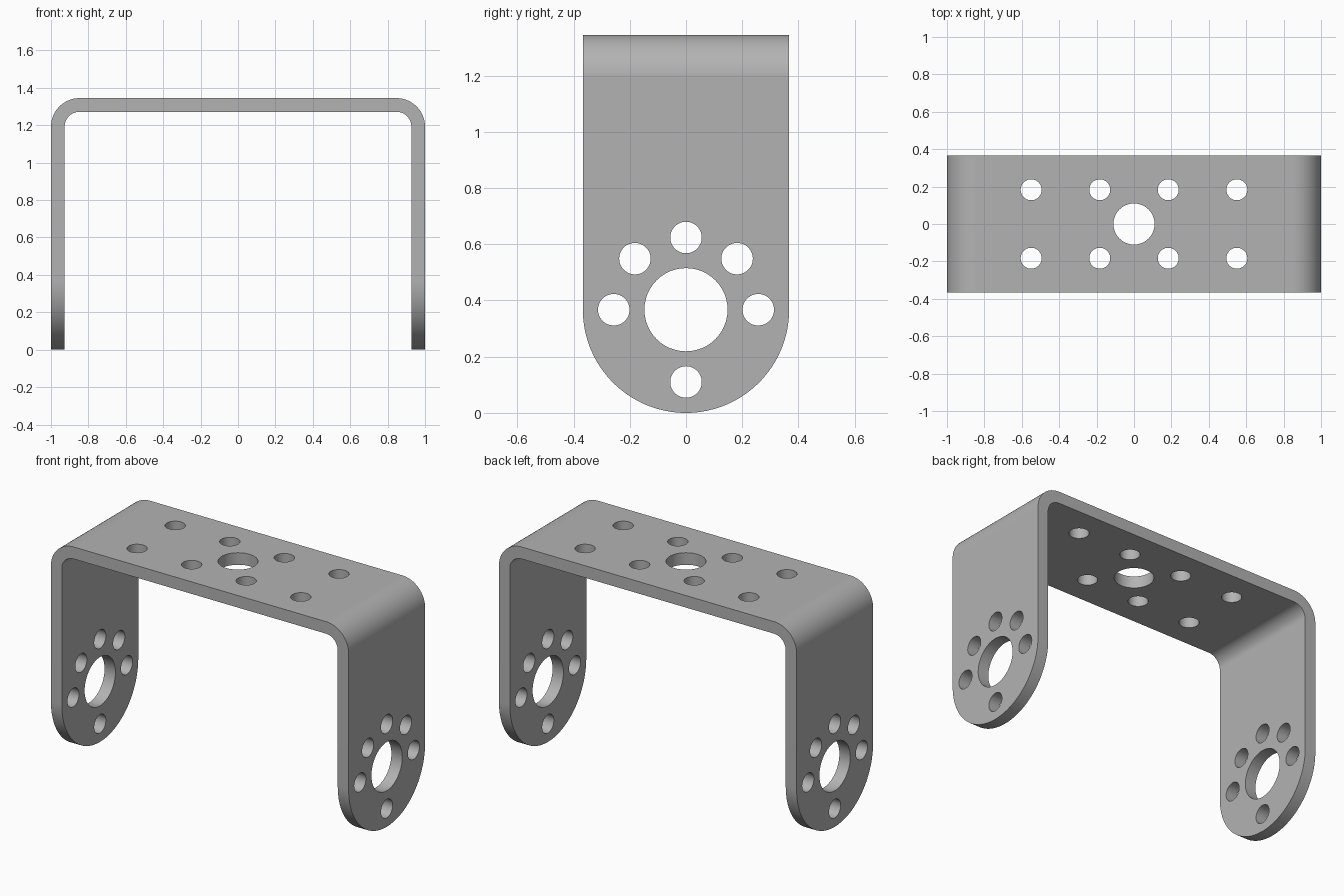
import bpy, bmesh
from math import pi, sin, cos, radians
from mathutils import Matrix, Vector

if "Cube" in bpy.data.objects:
    bpy.data.objects.remove(bpy.data.objects["Cube"])

HEIGHT, HALF_W, THICK = 1.345, 0.367, 0.073
BEND = 0.153            # outer bend radius
EYE = HALF_W            # height of the leg hole centre

grey = bpy.data.materials.new("grey metal")
grey.use_nodes = True
grey.diffuse_color = (0.45, 0.45, 0.45, 1)
grey.node_tree.nodes["Principled BSDF"].inputs["Base Color"].default_value = grey.diffuse_color


def arc(cx, cy, r, a0, a1, steps):
    angles = [radians(a0 + (a1 - a0) * i / steps) for i in range(steps + 1)]
    return [(cx + r * cos(a), cy + r * sin(a)) for a in angles]


def finish(name, bm):
    bmesh.ops.recalc_face_normals(bm, faces=bm.faces)
    mesh = bpy.data.meshes.new(name)
    bm.to_mesh(mesh)
    bm.free()
    mesh.materials.append(grey)
    obj = bpy.data.objects.new(name, mesh)
    bpy.context.collection.objects.link(obj)
    return obj


def prism(name, points, depth):
    """Extrude a closed outline both ways along its normal."""
    bm = bmesh.new()
    face = bm.faces.new([bm.verts.new(Vector(p) - Vector(depth) / 2) for p in points])
    new = bmesh.ops.extrude_face_region(bm, geom=[face])["geom"]
    bmesh.ops.translate(bm, vec=depth, verts=[v for v in new if isinstance(v, bmesh.types.BMVert)])
    return finish(name, bm)


def drills(name, holes):
    """Cylinders (location, radius, length, rotation) in one cutter."""
    bm = bmesh.new()
    for loc, r, length, turn in holes:
        bmesh.ops.create_cone(bm, cap_ends=True, segments=48, radius1=r, radius2=r,
                              depth=length, matrix=Matrix.Translation(loc) @ turn)
    return finish(name, bm)


def cut(target, cutter, operation):
    mod = target.modifiers.new(operation, "BOOLEAN")
    mod.object, mod.operation, mod.solver = cutter, operation, "EXACT"
    bpy.context.view_layer.objects.active = target
    bpy.ops.object.modifier_apply(modifier=mod.name)
    bpy.data.objects.remove(cutter)


# Bent strip: U outline from outer left foot over to the inner one
cx, cz = 1 - BEND, HEIGHT - BEND
inner = BEND - THICK
outline = [(1, -0.1)] + arc(cx, cz, BEND, 0, 90, 16) + arc(-cx, cz, BEND, 90, 180, 16)
outline += [(-1, -0.1), (THICK - 1, -0.1)] + arc(-cx, cz, inner, 180, 90, 16)
outline += arc(cx, cz, inner, 90, 0, 16) + [(1 - THICK, -0.1)]
bracket = prism("u_bracket", [(x, 0, z) for x, z in outline], (0, 1, 0))

# Rounded leg ends and strip width
side = arc(0, EYE, HALF_W, 180, 360, 64) + [(HALF_W, 1.6), (-HALF_W, 1.6)]
cut(bracket, prism("leg_outline", [(0, y, z) for y, z in side], (2.4, 0, 0)), "INTERSECT")

# Leg holes: large bore with a ring of small holes, through both legs
across = Matrix.Rotation(pi / 2, 4, "Y")
holes = [((0, 0, EYE), 0.148, 2.4, across)]
for a in (0, 45, 90, 135, 180, 270):
    t = radians(a)
    holes.append(((0, 0.257 * cos(t), EYE + 0.257 * sin(t)), 0.056, 2.4, across))
cut(bracket, drills("leg_drills", holes), "DIFFERENCE")

# Top plate holes: centre bore and two rows of four
upright = Matrix.Identity(4)
holes = [((0, 0, HEIGHT), 0.11, 0.4, upright)]
for x in (-0.55, -0.183, 0.183, 0.55):
    for y in (-0.183, 0.183):
        holes.append(((x, y, HEIGHT), 0.056, 0.4, upright))
cut(bracket, drills("top_drills", holes), "DIFFERENCE")

# Smooth bends and bores, crisp edges
bpy.ops.object.select_all(action="DESELECT")
bracket.select_set(True)
bpy.context.view_layer.objects.active = bracket
bpy.ops.object.shade_smooth_by_angle(angle=radians(30))
weighted = bracket.modifiers.new("weighted_normals", "WEIGHTED_NORMAL")
weighted.keep_sharp = True
